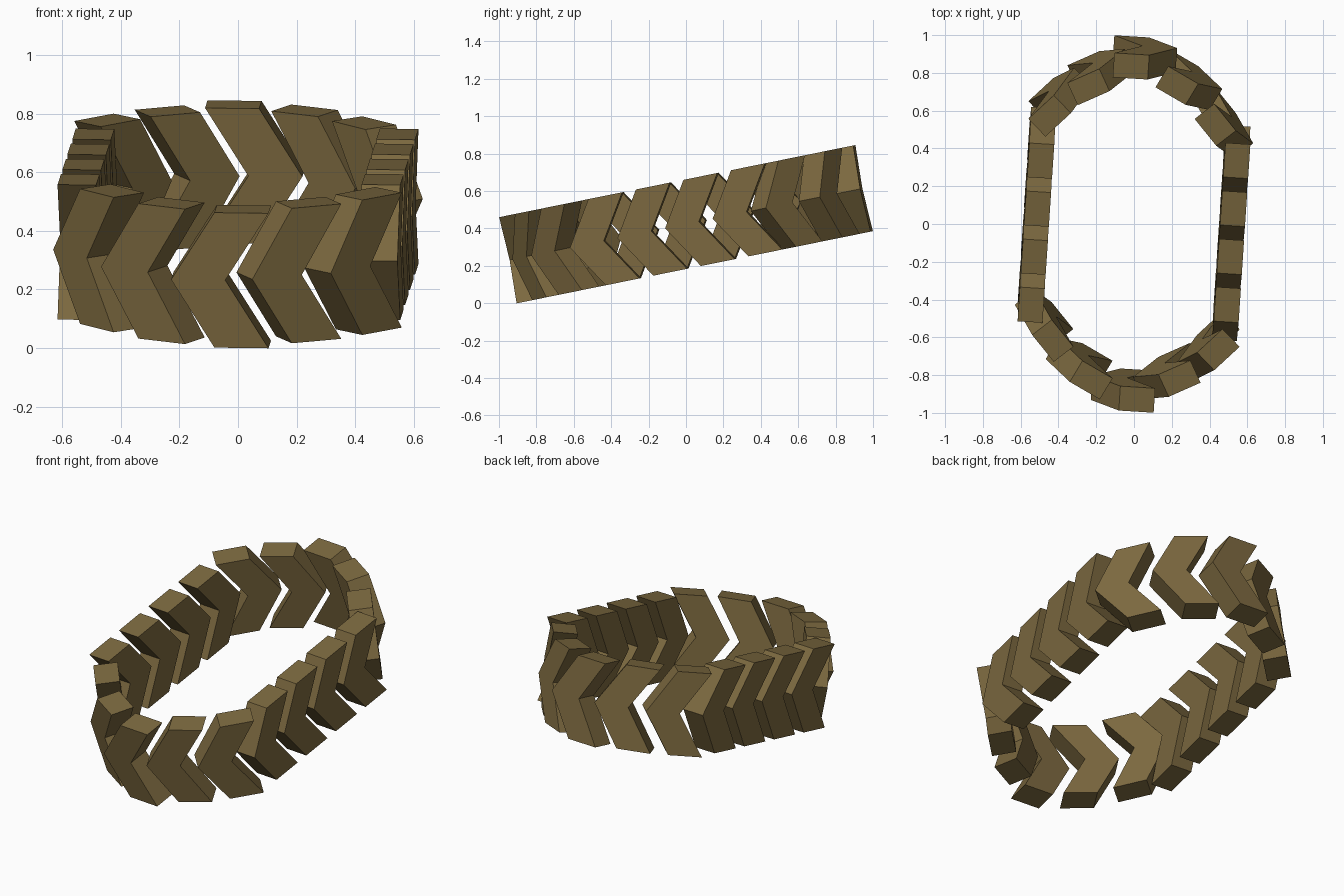
import bpy, bmesh, math
from mathutils import Matrix

if "Cube" in bpy.data.objects:
    bpy.data.objects.remove(bpy.data.objects["Cube"])

WIDTH, THICK, HEIGHT, POINT = 0.185, 0.132, 0.47, 0.148

mat = bpy.data.materials.new("olive_brown")
mat.diffuse_color = (0.2, 0.14, 0.05, 1)
mat.use_nodes = True
mat.node_tree.nodes["Principled BSDF"].inputs["Base Color"].default_value = mat.diffuse_color

# Chevron tread block: bent profile (points along +x), extruded through y
h, e = HEIGHT / 2, (WIDTH + POINT) / 2
profile = [(-e, -h), (-e + WIDTH, -h), (e, 0), (-e + WIDTH, h), (-e, h), (-e + POINT, 0)]
bm = bmesh.new()
face = bm.faces.new([bm.verts.new((x, -THICK / 2, z)) for x, z in profile])
ext = bmesh.ops.extrude_face_region(bm, geom=[face])
bmesh.ops.translate(bm, vec=(0, THICK, 0),
                    verts=[v for v in ext["geom"] if isinstance(v, bmesh.types.BMVert)])
bmesh.ops.recalc_face_normals(bm, faces=bm.faces)
mesh = bpy.data.meshes.new("tread_block")
bm.to_mesh(mesh)
bm.free()
mesh.materials.append(mat)

# Half of the loop: x, y and travel heading (degrees)
half = [(0.518, 0.35 - 0.26 * i, -90) for i in range(4)]
half += [(0.436, -0.655, 227), (0.226, -0.805, 208), (0.0, -0.897, 180),
         (-0.241, -0.775, 153), (-0.441, -0.555, 132)]

# The whole loop is tilted up at the back and turned slightly
place = (Matrix.Translation((0, 0, 0.4225)) @ Matrix.Rotation(math.radians(11.45), 4, 'X')
         @ Matrix.Rotation(math.radians(-3.7), 4, 'Z'))

# Second half repeats the first, turned by 180 degrees
for side in range(2):
    turn = Matrix.Rotation(math.pi * side, 4, 'Z')
    for i, (x, y, a) in enumerate(half):
        ob = bpy.data.objects.new(f"tread_block_{side * 9 + i + 1}", mesh)
        bpy.context.collection.objects.link(ob)
        ob.matrix_world = (place @ turn @ Matrix.Translation((x, y, 0))
                           @ Matrix.Rotation(math.radians(a), 4, 'Z'))
